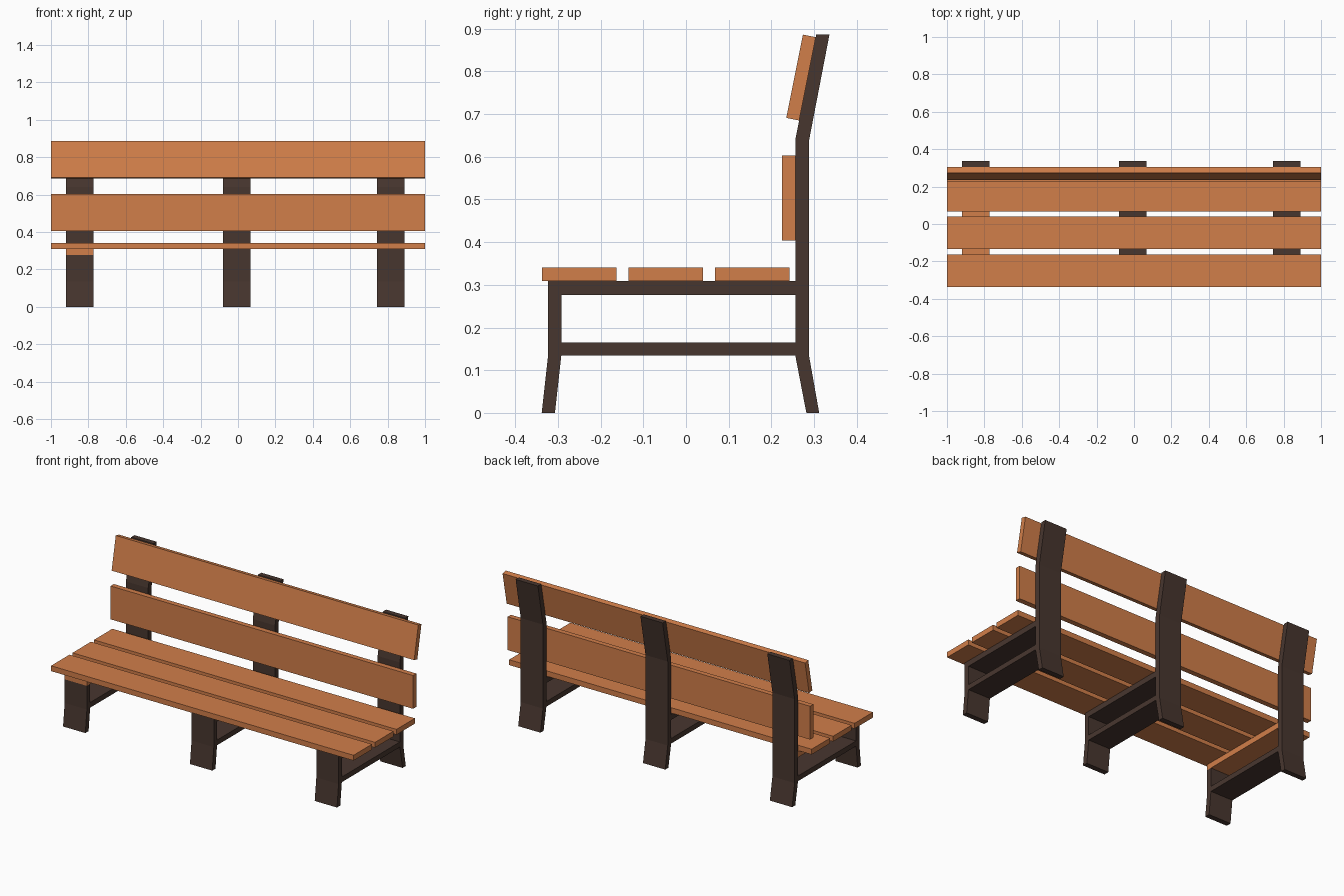
import bpy

cube = bpy.data.objects.get("Cube")
if cube:
    bpy.data.objects.remove(cube, do_unlink=True)


def make_material(name, rgb):
    mat = bpy.data.materials.new(name)
    mat.use_nodes = True
    mat.diffuse_color = (*rgb, 1)
    mat.node_tree.nodes["Principled BSDF"].inputs["Base Color"].default_value = (*rgb, 1)
    return mat


wood = make_material("orange_wood", (0.64, 0.21, 0.068))
metal = make_material("dark_brown_metal", (0.064, 0.037, 0.028))


def extrude(name, profile, x0, x1, mat):
    """Extrude a (y, z) outline, listed counter-clockwise, from x0 to x1."""
    n = len(profile)
    verts = [(x, y, z) for x in (x0, x1) for y, z in profile]
    faces = [tuple(reversed(range(n))), tuple(range(n, 2 * n))]
    faces += [(i, (i + 1) % n, n + (i + 1) % n, n + i) for i in range(n)]
    mesh = bpy.data.meshes.new(name)
    mesh.from_pydata(verts, [], faces)
    mesh.materials.append(mat)
    obj = bpy.data.objects.new(name, mesh)
    bpy.context.collection.objects.link(obj)
    return obj


def rect(y0, y1, z0, z1):
    return [(y0, z0), (y1, z0), (y1, z1), (y0, z1)]


# Side outlines of the frame members
rear_post = [(0.282, 0), (0.312, 0), (0.288, 0.135), (0.288, 0.637),
             (0.336, 0.886), (0.305, 0.886), (0.256, 0.64), (0.256, 0.135)]
front_leg = [(-0.338, 0), (-0.307, 0), (-0.292, 0.135), (-0.292, 0.276),
             (-0.323, 0.276), (-0.323, 0.135)]
stretcher = rect(-0.292, 0.256, 0.134, 0.165)
seat_rail = rect(-0.323, 0.256, 0.276, 0.309)

# Three frames; the right one has a wooden seat rail
for side, x, rail_mat in (("right", -0.92, wood), ("middle", -0.081, metal), ("left", 0.744, metal)):
    for part, outline, mat in (("rear_post", rear_post, metal), ("front_leg", front_leg, metal),
                               ("stretcher", stretcher, metal), ("seat_rail", seat_rail, rail_mat)):
        extrude(f"{side}_{part}", outline, x, x + 0.147, mat)

# Seat slats
for i in range(3):
    y = -0.337 + i * 0.2025
    extrude(f"seat_slat_{i + 1}", rect(y, y + 0.174, 0.309, 0.341), -1, 1, wood)

# Backrest slats, the upper one leaning back with the posts
extrude("lower_back_slat", rect(0.225, 0.256, 0.404, 0.603), -1, 1, wood)
extrude("upper_back_slat", [(0.235, 0.691), (0.265, 0.685), (0.304, 0.88), (0.274, 0.886)], -1, 1, wood)
